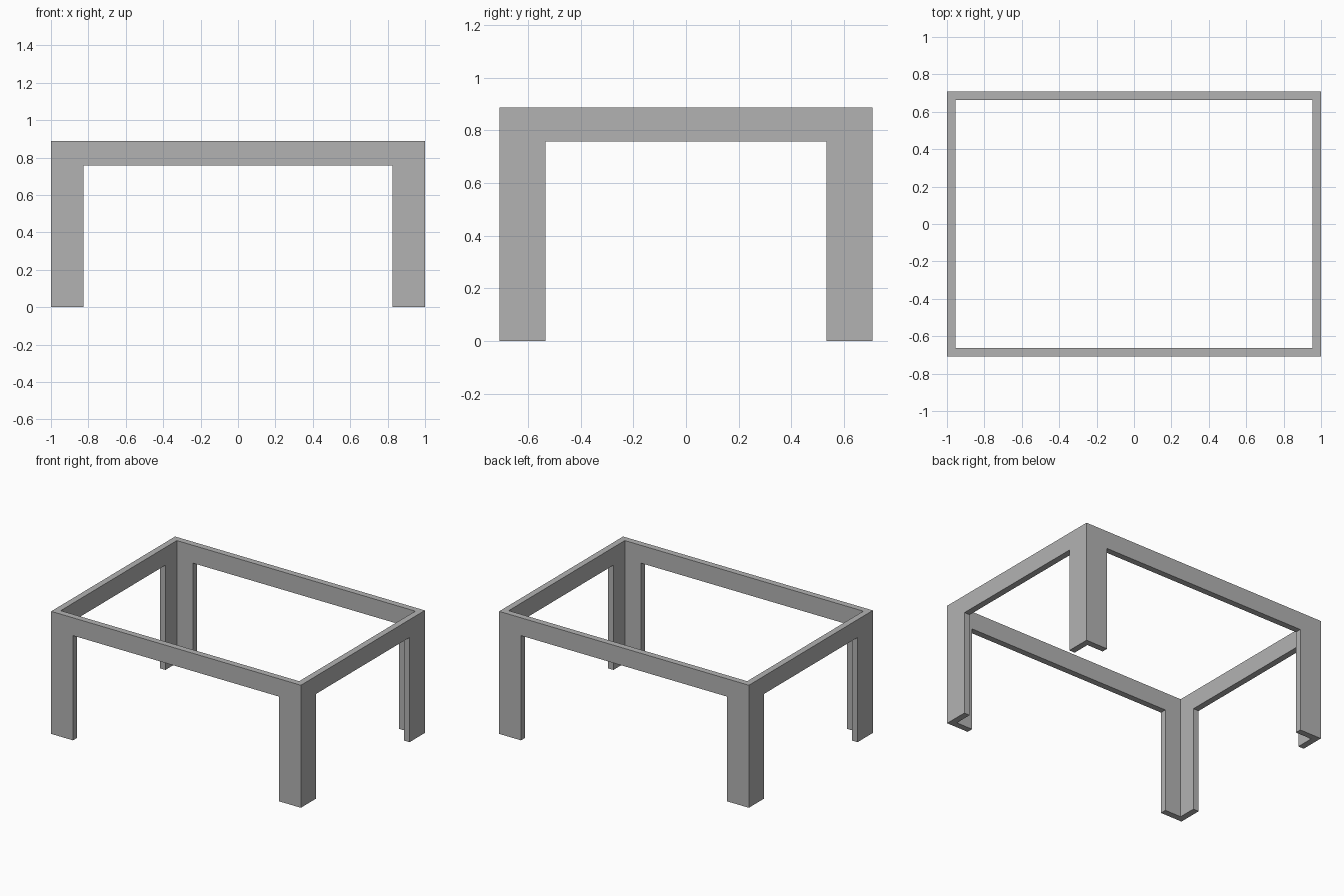
import bpy, bmesh
from mathutils import Vector

cube = bpy.data.objects.get("Cube")
if cube:
    bpy.data.objects.remove(cube, do_unlink=True)

HALF_X, HALF_Y, HEIGHT = 1.0, 0.709, 0.887
RAIL_Z, LEG, WALL = 0.758, 0.175, 0.045

grey = bpy.data.materials.new("plain grey")
grey.use_nodes = True
colour = (0.45, 0.45, 0.45, 1)
grey.diffuse_color = colour
grey.node_tree.nodes["Principled BSDF"].inputs["Base Color"].default_value = colour


def extrude(bm, faces, dz):
    """Extrude faces straight up or down."""
    out = bmesh.ops.extrude_face_region(bm, geom=faces)["geom"]
    verts = [v for v in out if isinstance(v, bmesh.types.BMVert)]
    bmesh.ops.translate(bm, verts=verts, vec=(0, 0, dz))


# Wall footprint: three stations at each corner, running round the frame
bm = bmesh.new()
stations = []
for sx, sy in ((1, 1), (-1, 1), (-1, -1), (1, -1)):
    x_arm = ((HALF_X - LEG, HALF_Y), (HALF_X - LEG, HALF_Y - WALL))
    y_arm = ((HALF_X, HALF_Y - LEG), (HALF_X - WALL, HALF_Y - LEG))
    corner = ((HALF_X, HALF_Y), (HALF_X - WALL, HALF_Y - WALL))
    trio = [y_arm, corner, x_arm] if sx * sy > 0 else [x_arm, corner, y_arm]
    for pair in trio:
        stations.append([bm.verts.new(Vector((sx * x, sy * y, RAIL_Z)))
                         for x, y in pair])

ring = []
for i, (outer, inner) in enumerate(stations):
    next_outer, next_inner = stations[(i + 1) % len(stations)]
    ring.append(bm.faces.new((outer, next_outer, next_inner, inner)))
legs = [f for i, f in enumerate(ring) if i % 3 != 2]

# Rails rise from the footprint, angled legs drop from its corners
extrude(bm, ring, HEIGHT - RAIL_Z)
extrude(bm, legs, -RAIL_Z)
bmesh.ops.recalc_face_normals(bm, faces=bm.faces[:])
bmesh.ops.dissolve_limit(bm, angle_limit=0.01, verts=bm.verts[:], edges=bm.edges[:])

mesh = bpy.data.meshes.new("table_frame")
bm.to_mesh(mesh)
bm.free()
mesh.materials.append(grey)
bpy.context.collection.objects.link(bpy.data.objects.new("table_frame", mesh))
